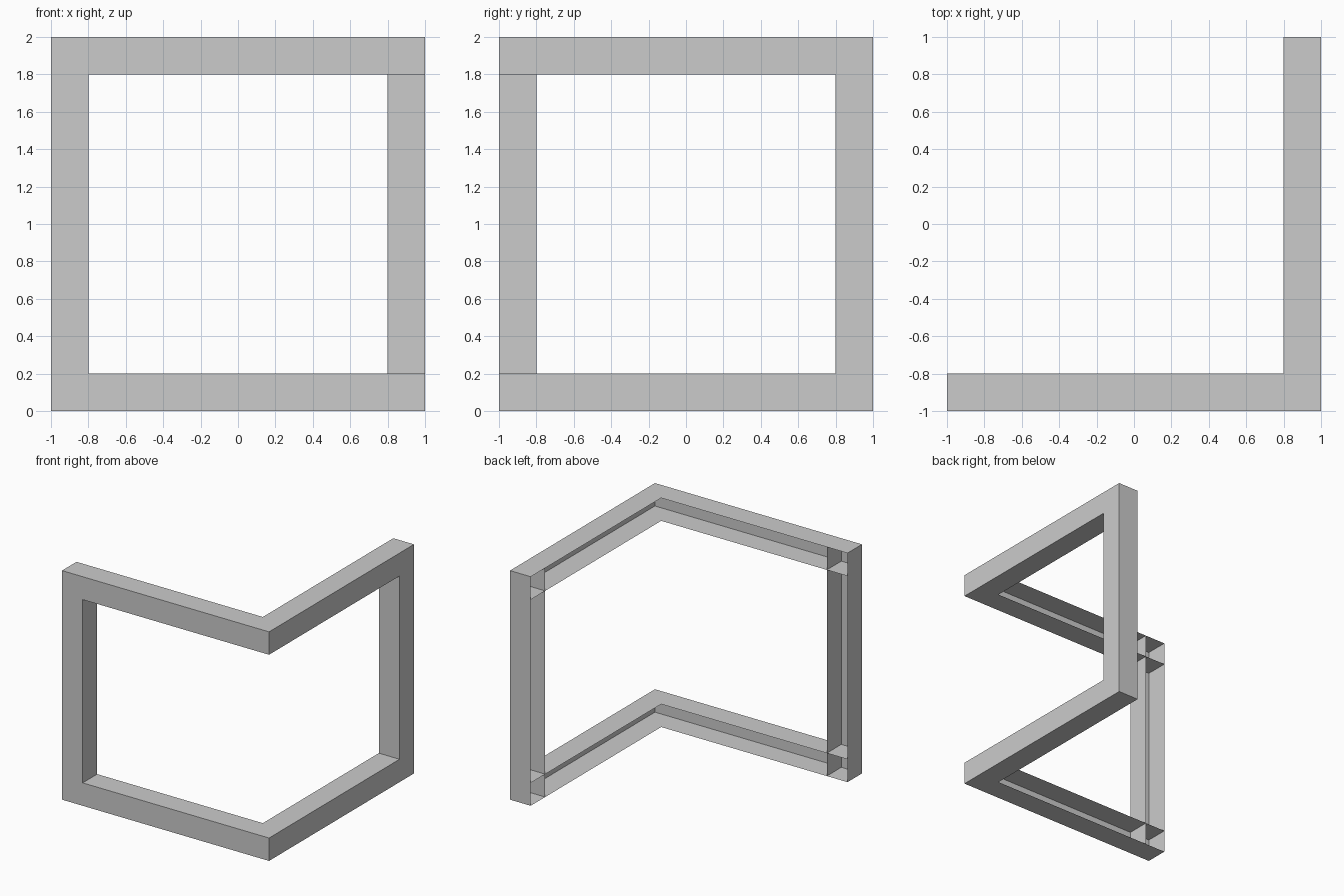
import bpy, bmesh

if "Cube" in bpy.data.objects:
    bpy.data.objects.remove(bpy.data.objects["Cube"])

T = 0.2  # bar thickness


def flip(p):
    # Reflect across the diagonal plane through the open corner
    return (-p[1], -p[0], p[2])


def build(name, quads):
    me = bpy.data.meshes.new(name)
    bm = bmesh.new()
    for q in quads:
        bm.faces.new([bm.verts.new(p) for p in q])
    bmesh.ops.remove_doubles(bm, verts=bm.verts, dist=1e-4)
    bmesh.ops.recalc_face_normals(bm, faces=bm.faces)
    bm.to_mesh(me)
    bm.free()
    ob = bpy.data.objects.new(name, me)
    bpy.context.collection.objects.link(ob)
    return ob


def mirrored(quads):
    return [[flip(p) for p in reversed(q)] for q in quads]


def rail(z0, z1):
    # Channel open on its inner side, mitred at the right front corner
    outer = [(-1, -1, z0), (1, -1, z0), (1, -1, z1), (-1, -1, z1)]
    flats = [[(-1, -1, z), (1, -1, z), (1 - T, -1 + T, z), (-1, -1 + T, z)]
             for z in (z0, z1)]
    return [outer] + flats


def wall(x):
    return [(x, -1, 0), (x, -1 + T, 0), (x, -1 + T, 2), (x, -1, 2)]


# L-shaped rails at the bottom and top
for name, z in (("bottom_rail", 0), ("top_rail", 2 - T)):
    half = rail(z, z + T)
    build(name, half + mirrored(half))

# Posts: side walls run full height through the rails, inner side open
post = [wall(-1), wall(-1 + T),
        [(-1, -1, T), (-1 + T, -1, T), (-1 + T, -1, 2 - T), (-1, -1, 2 - T)]]
build("left_front_post", post)
build("right_back_post", mirrored(post))
